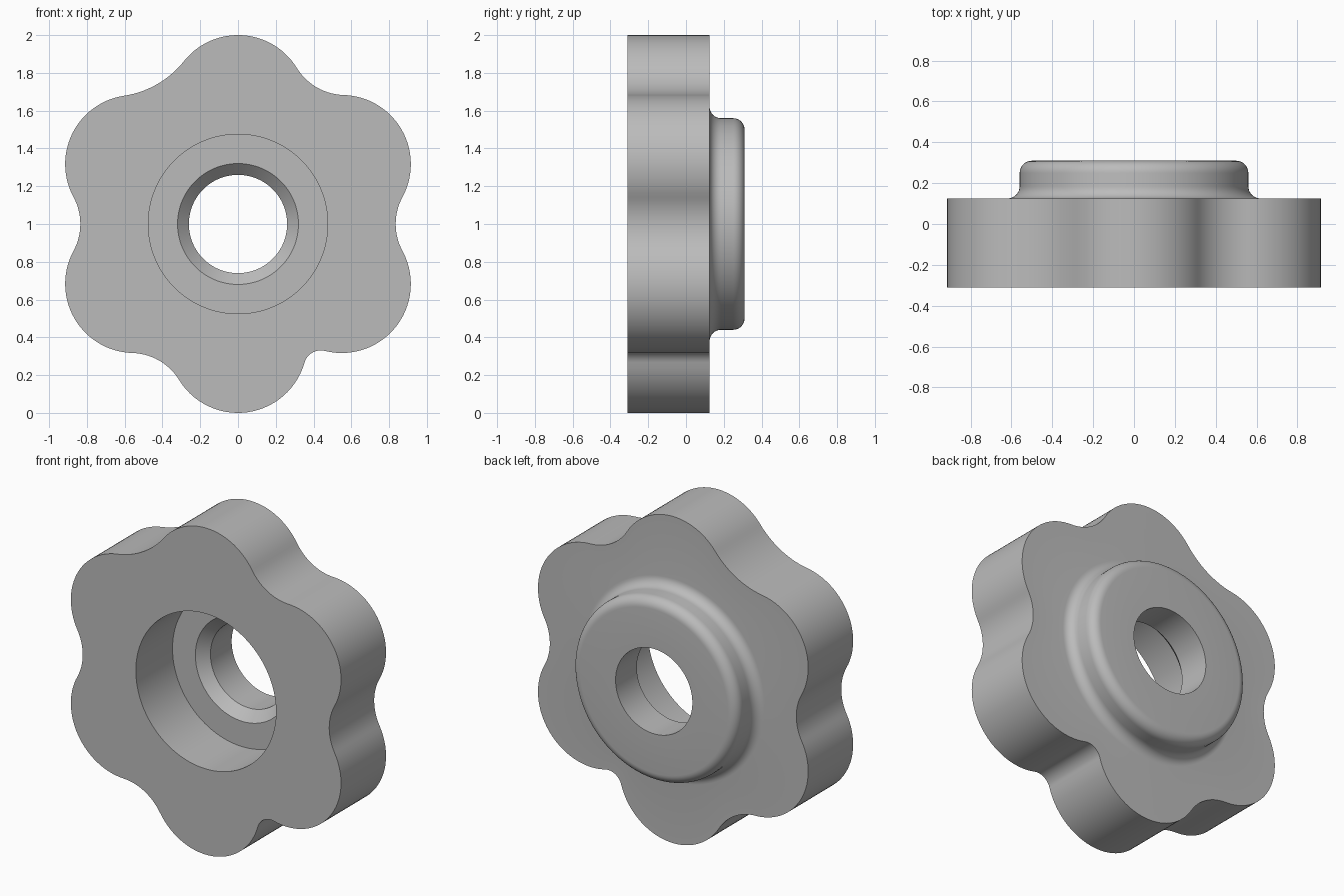
import bpy
import bmesh
from math import asin, cos, sin, sqrt, atan2, radians, pi

cube = bpy.data.objects.get("Cube")
if cube:
    bpy.data.objects.remove(cube)

# Main dimensions
LOBE_R = 0.366
LOBE_D = 1 - LOBE_R
FRONT, STEP, BACK = -0.31, 0.125, 0.31
BOSS_R, BORE_R, SOCKET_R = 0.56, 0.26, 0.475
FLOOR = 0.045
ROUND = 0.06
# Blend radius of each valley, counter-clockwise from the right side
VALLEYS = [0.3, 0.3, 0.5, 0.3, 0.3, 0.09]


def arc(cx, cy, r, a0, a1, steps, closed=False):
    """Points along an arc; the end point is left out unless closed."""
    count = steps + 1 if closed else steps
    return [(cx + r * cos(a0 + (a1 - a0) * i / steps),
             cy + r * sin(a0 + (a1 - a0) * i / steps)) for i in range(count)]


def valley_angle(radius):
    return asin(LOBE_D / 2 / (LOBE_R + radius))


def lobed_outline():
    """Six round lobes joined by tangent concave arcs."""
    points = []
    for k in range(6):
        f0, f1 = VALLEYS[k], VALLEYS[(k + 1) % 6]
        v0 = k * pi / 3
        mid, v1 = v0 + pi / 6, v0 + pi / 3
        t0, t1 = valley_angle(f0), valley_angle(f1)
        points += arc(LOBE_D * cos(mid), LOBE_D * sin(mid), LOBE_R,
                      v0 - t0, v1 + t1, 28)
        d = LOBE_D * cos(pi / 6) + (LOBE_R + f1) * cos(t1)
        points += arc(d * cos(v1), d * sin(v1), f1,
                      v1 + t1 + pi, v1 - t1 + pi, 14)
    return points


outline = lobed_outline()
angles = [atan2(z, x) for x, z in outline]

# Round profile as (radius, y): boss, through bore, chamfer and socket
profile = arc(BOSS_R + ROUND, STEP + ROUND, ROUND, -pi / 2, -pi, 8, True)
profile += arc(BOSS_R - ROUND, BACK - ROUND, ROUND, 0, pi / 2, 8, True)
profile += [(BORE_R, BACK), (BORE_R, FLOOR + 0.06), (BORE_R + 0.06, FLOOR),
            (SOCKET_R, FLOOR), (SOCKET_R, FRONT)]

# Skin the lobed rim and the round profile into one closed solid
bm = bmesh.new()
loops = [[bm.verts.new((x, y, z + 1)) for x, z in outline] for y in (FRONT, STEP)]
for r, y in profile:
    loops.append([bm.verts.new((r * cos(a), y, 1 + r * sin(a))) for a in angles])
n = len(outline)
for i, loop in enumerate(loops):
    nxt = loops[(i + 1) % len(loops)]
    for j in range(n):
        k = (j + 1) % n
        bm.faces.new((loop[j], loop[k], nxt[k], nxt[j]))
bmesh.ops.recalc_face_normals(bm, faces=bm.faces)
mesh = bpy.data.meshes.new("lobed_knob")
bm.to_mesh(mesh)
bm.free()

knob = bpy.data.objects.new("lobed_knob", mesh)
bpy.context.collection.objects.link(knob)

# Plain grey material
grey = bpy.data.materials.new("plain_grey")
grey.use_nodes = True
colour = (0.5, 0.5, 0.5, 1)
grey.diffuse_color = colour
grey.node_tree.nodes["Principled BSDF"].inputs["Base Color"].default_value = colour
mesh.materials.append(grey)

bpy.ops.object.select_all(action="DESELECT")
knob.select_set(True)
bpy.context.view_layer.objects.active = knob
bpy.ops.object.shade_smooth_by_angle(angle=radians(30))
